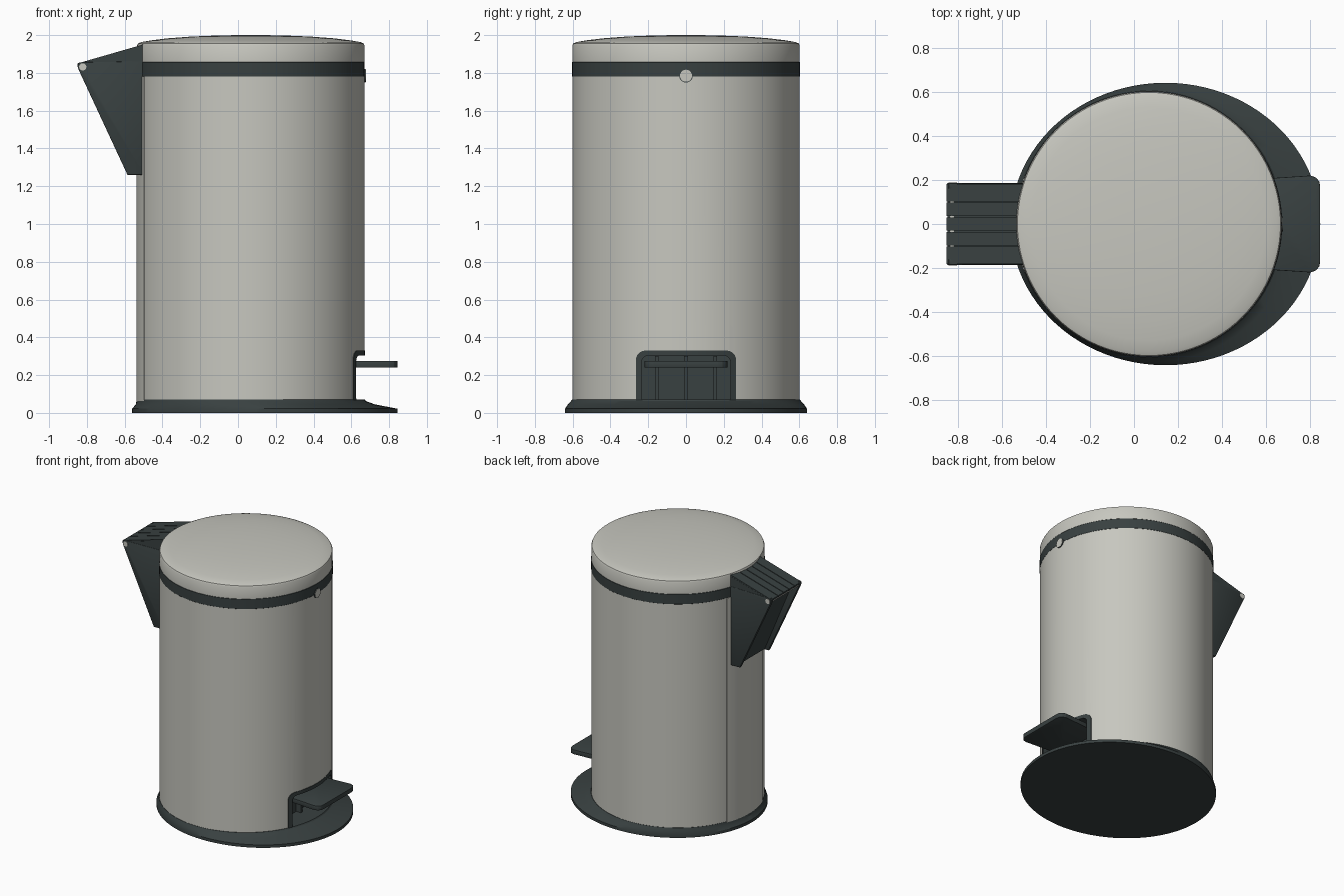
import bpy, bmesh, math

if "Cube" in bpy.data.objects:
    bpy.data.objects.remove(bpy.data.objects["Cube"])

CX, R, N = 0.068, 0.602, 96


def material(name, col):
    m = bpy.data.materials.new(name)
    m.diffuse_color = (*col, 1)
    m.use_nodes = True
    m.node_tree.nodes["Principled BSDF"].inputs["Base Color"].default_value = m.diffuse_color
    return m


LIGHT = material("light_grey", (0.57, 0.57, 0.52))
DARK = material("dark_grey", (0.04, 0.052, 0.052))


def finish(ob, angle=30):
    bpy.ops.object.select_all(action='DESELECT')
    ob.select_set(True)
    bpy.context.view_layer.objects.active = ob
    bpy.ops.object.shade_smooth_by_angle(angle=math.radians(angle))


def loft(name, loops, mat, cap_start=True, cap_end=True, bevel=0, angle=30):
    """Skin a list of equal-length closed 3D loops."""
    bm = bmesh.new()
    rows = [[bm.verts.new(p) for p in lp] for lp in loops]
    n = len(rows[0])
    for a, b in zip(rows, rows[1:]):
        for i in range(n):
            j = (i + 1) % n
            bm.faces.new((a[i], a[j], b[j], b[i]))
    if cap_start:
        bm.faces.new(rows[0][::-1])
    if cap_end:
        bm.faces.new(rows[-1])
    bmesh.ops.recalc_face_normals(bm, faces=bm.faces)
    if bevel:
        bmesh.ops.bevel(bm, geom=list(bm.edges), offset=bevel, segments=2,
                        profile=0.5, affect='EDGES', clamp_overlap=True)
    me = bpy.data.meshes.new(name)
    bm.to_mesh(me)
    bm.free()
    me.materials.append(mat)
    ob = bpy.data.objects.new(name, me)
    bpy.context.collection.objects.link(ob)
    finish(ob, angle)
    return ob


def ellipse(cx, rx, ry, z):
    return [(cx + rx * math.cos(2 * math.pi * i / N),
             ry * math.sin(2 * math.pi * i / N), z) for i in range(N)]


def lathe(name, profile, mat):
    return loft(name, [ellipse(CX, r, r, z) for r, z in profile], mat)


def prism_y(name, pts, y0, y1, mat, bevel=0):
    return loft(name, [[(x, y, z) for x, z in pts] for y in (y0, y1)], mat, bevel=bevel)


def rounded(y, z0, z1, r, seg=6, side=12):
    """Rounded rectangle as (y, z) points, with subdivided horizontal sides."""
    pts = []
    for sy, sz, a0 in ((1, 1, 0), (-1, 1, 90), (-1, -1, 180), (1, -1, 270)):
        cy, cz = sy * (y - r), (z1 - r if sz > 0 else z0 + r)
        for k in range(seg + 1):
            a = math.radians(a0 + 90 * k / seg)
            pts.append((cy + r * math.cos(a), cz + r * math.sin(a)))
        if a0 in (0, 180):
            for k in range(1, side):
                pts.append((cy - sy * 2 * (y - r) * k / side, pts[seg if a0 == 0 else -1][1]))
    return pts


def on_drum(pts, rad):
    return [(CX + math.sqrt(rad * rad - y * y), y, z) for y, z in pts]


def at_x(pts, x):
    return [(x, y, z) for y, z in pts]


def cylinder(name, axis, c, r, half, mat, n=32):
    ang = [2 * math.pi * i / n for i in range(n)]
    loops = []
    for s in (-half, half):
        if axis == 'y':
            loops.append([(c[0] + r * math.cos(a), c[1] + s, c[2] + r * math.sin(a)) for a in ang])
        else:
            loops.append([(c[0] + s, c[1] + r * math.cos(a), c[2] + r * math.sin(a)) for a in ang])
    return loft(name, loops, mat)


# Drum body, with an opening cut for the pedal
body = lathe("body", [(R, 0.05), (R, 1.782)], LIGHT)
cut = loft("pedal_cutter", [at_x(rounded(0.255, 0.035, 0.32, 0.045), x) for x in (0.49, 0.9)], DARK)
cut.hide_render = True
mod = body.modifiers.new("opening", 'BOOLEAN')
mod.operation, mod.solver, mod.object = 'DIFFERENCE', 'EXACT', cut
bpy.context.view_layer.objects.active = body
bpy.ops.object.modifier_apply(modifier="opening")
bpy.data.objects.remove(cut)
finish(body)

# Rim band and domed lid
lathe("rim_band", [(R - 0.01, 1.77), (R + 0.001, 1.782), (R + 0.001, 1.856), (R - 0.01, 1.865)], DARK)
lathe("lid", [(R, 1.858), (R, 1.945), (0.597, 1.956), (0.58, 1.963), (0.53, 1.972), (0.44, 1.983),
              (0.32, 1.992), (0.18, 1.998), (0.06, 2.0)], LIGHT)

# Flared oval base
lathe_base = [ellipse(0.1425, 0.703, 0.641, 0), ellipse(0.1425, 0.703, 0.641, 0.022),
              ellipse(0.092, 0.633, 0.625, 0.045), ellipse(0.07, 0.608, 0.609, 0.062),
              ellipse(CX, 0.604, 0.604, 0.07)]
loft("base", lathe_base, DARK)

# Pedal housing: curved frame around a recessed pocket
outer, inner = rounded(0.265, 0.03, 0.33, 0.05), rounded(0.235, 0.05, 0.303, 0.035)
loft("pedal_housing", [on_drum(outer, R - 0.015), on_drum(outer, R + 0.003), on_drum(inner, R + 0.003),
                       at_x(inner, 0.5)], DARK, cap_start=False)
for i, y in enumerate((-0.155, 0, 0.155)):
    prism_y(f"housing_rib_{i}", [(0.49, 0.06), (0.54, 0.06), (0.54, 0.3), (0.49, 0.3)],
            y - 0.01, y + 0.01, DARK)

# Foot pedal plate with rounded outer corners
plan = [(0.5, -0.2), (0.8, -0.22), (0.826, -0.211), (0.841, -0.193), (0.845, -0.17)]
plan += [(x, -y) for x, y in reversed(plan)]
loft("pedal", [[(x, y, z) for x, y in plan] for z in (0.24, 0.275)], DARK, bevel=0.003)

# Back seam strip under the hinge
a = [math.pi + math.radians(d) for d in range(-21, 22, 3)]
strip = [(CX + r * math.cos(t), r * math.sin(t)) for r, ts in ((R + 0.004, a), (R - 0.01, a[::-1])) for t in ts]
loft("back_strip", [[(x, y, z) for x, y in strip] for z in (0.06, 1.78)], LIGHT)

# Hinge bracket: two cheeks, a recessed sloping panel and a foot
cheek = [(-0.843, 1.815), (-0.85, 1.835), (-0.84, 1.856), (-0.495, 1.862), (-0.495, 1.26), (-0.585, 1.26)]
for side, y0, y1 in (("left", -0.185, -0.16), ("right", 0.16, 0.185)):
    prism_y(f"bracket_cheek_{side}", cheek, y0, y1, DARK, bevel=0.003)
prism_y("bracket_panel", [(-0.8, 1.85), (-0.5, 1.855), (-0.5, 1.265), (-0.555, 1.265)], -0.165, 0.165, DARK)

# Lid arm with ribbed top
prism_y("lid_arm", [(-0.847, 1.842), (-0.5, 1.94), (-0.5, 1.86), (-0.8, 1.855)], -0.183, 0.183, DARK)
cuts = [-0.185, -0.1, -0.033, 0.033, 0.1, 0.185]
for i, (y0, y1) in enumerate(zip(cuts, cuts[1:])):
    prism_y(f"lid_arm_rib_{i}", [(-0.85, 1.838), (-0.85, 1.85), (-0.5, 1.951), (-0.5, 1.925)],
            y0 + 0.003, y1 - 0.003, DARK)

# Hinge pin and front button
cylinder("hinge_pin", 'y', (-0.822, 0, 1.832), 0.019, 0.188, LIGHT)
cylinder("button_rim", 'x', (0.66, 0, 1.785), 0.036, 0.015, DARK)
cylinder("button", 'x', (0.662, 0, 1.785), 0.032, 0.015, LIGHT)
